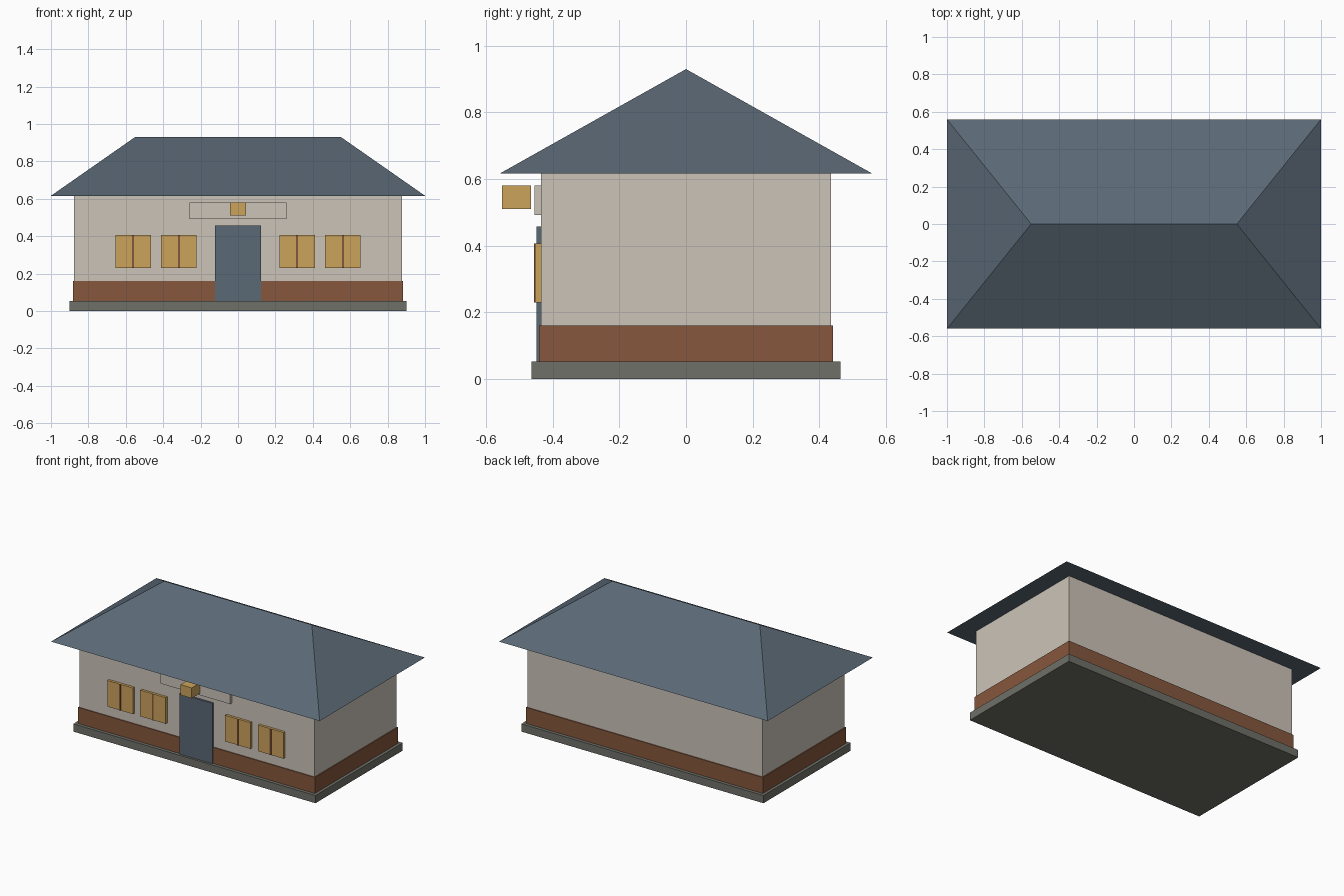
import bpy

if "Cube" in bpy.data.objects:
    bpy.data.objects.remove(bpy.data.objects["Cube"])


def material(name, rgb):
    """Flat colour given as sRGB 0-255, stored as linear."""
    def lin(c):
        c /= 255
        return c / 12.92 if c <= 0.04045 else ((c + 0.055) / 1.055) ** 2.4
    m = bpy.data.materials.new(name)
    m.diffuse_color = (*[lin(c) for c in rgb], 1)
    m.use_nodes = True
    m.node_tree.nodes["Principled BSDF"].inputs["Base Color"].default_value = m.diffuse_color
    return m


STONE = material("grey stone", (112, 112, 105))
BRICK = material("brown brick", (134, 87, 60))
PLASTER = material("cream plaster", (204, 196, 184))
SLATE = material("blue slate", (90, 104, 117))
GOLD = material("warm yellow", (204, 163, 92))


def mesh_object(name, verts, faces, mat):
    me = bpy.data.meshes.new(name)
    me.from_pydata(verts, [], faces)
    me.materials.append(mat)
    ob = bpy.data.objects.new(name, me)
    bpy.context.collection.objects.link(ob)
    return ob


BOX_FACES = [(0, 1, 3, 2), (4, 6, 7, 5), (0, 4, 5, 1),
             (2, 3, 7, 6), (0, 2, 6, 4), (1, 5, 7, 3)]


def box(name, xs, ys, zs, mat):
    verts = [(x, y, z) for x in xs for y in ys for z in zs]
    return mesh_object(name, verts, BOX_FACES, mat)


# stacked body: foundation, brick band, plaster walls
box("foundation", (-0.902, 0.902), (-0.464, 0.464), (0, 0.052), STONE)
box("brick_band", (-0.882, 0.882), (-0.442, 0.442), (0.052, 0.16), BRICK)
box("walls", (-0.876, 0.876), (-0.436, 0.436), (0.16, 0.616), PLASTER)

# hip roof with flat underside
EX, EY, EZ, RX, RZ = 1.0, 0.56, 0.616, 0.55, 0.93
mesh_object("hip_roof",
            [(-EX, -EY, EZ), (EX, -EY, EZ), (EX, EY, EZ), (-EX, EY, EZ),
             (-RX, 0, RZ), (RX, 0, RZ)],
            [(3, 2, 1, 0), (0, 1, 5, 4), (1, 2, 5), (2, 3, 4, 5), (3, 0, 4)],
            SLATE)

# door, blank sign board and lamp over the entrance
box("door", (-0.123, 0.123), (-0.449, -0.436), (0.052, 0.458), SLATE)
box("sign_board", (-0.26, 0.26), (-0.455, -0.436), (0.492, 0.581), PLASTER)
box("lamp", (-0.042, 0.042), (-0.552, -0.465), (0.51, 0.58), GOLD)

# windows, each with a central mullion, mirrored across the door
for side in (-1, 1):
    for i, cx in enumerate((0.316, 0.561)):
        c, tag = side * cx, f"{'left' if side < 0 else 'right'}_{i + 1}"
        box(f"window_{tag}", (c - 0.095, c + 0.095), (-0.453, -0.436),
            (0.23, 0.406), GOLD)
        box(f"mullion_{tag}", (c - 0.005, c + 0.005), (-0.457, -0.453),
            (0.23, 0.406), BRICK)
